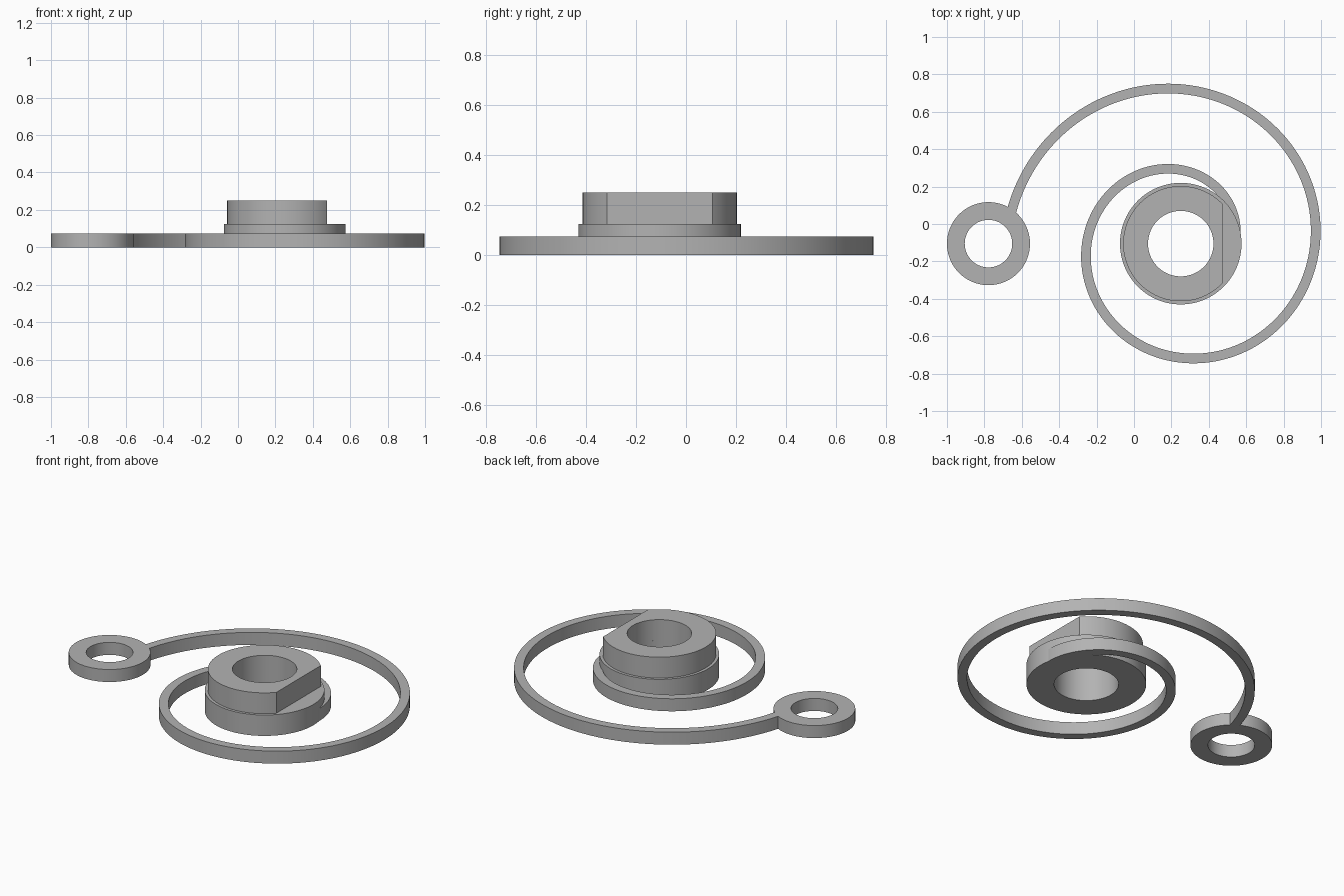
import bpy, bmesh, math

cube = bpy.data.objects.get("Cube")
if cube:
    bpy.data.objects.remove(cube, do_unlink=True)

grey = bpy.data.materials.new("plain_grey")
grey.use_nodes = True
colour = (0.45, 0.45, 0.45, 1)
grey.diffuse_color = colour
grey.node_tree.nodes["Principled BSDF"].inputs["Base Color"].default_value = colour

HUB = (0.25, -0.105)
EYE = (-0.778, -0.105)
STRIP_HEIGHT = 0.075


def polar(centre, radius, angle):
    return (centre[0] + radius * math.cos(angle), centre[1] + radius * math.sin(angle))


def wall_strip(name, outer, inner, z0, z1, closed):
    """Solid of rectangular section between two matching outlines."""
    bm = bmesh.new()
    sections = [[bm.verts.new((*p, z)) for p, z in ((o, z0), (o, z1), (i, z1), (i, z0))]
                for o, i in zip(outer, inner)]
    following = sections[1:] + sections[:1] if closed else sections[1:]
    for a, b in zip(sections, following):
        for k in range(4):
            m = (k + 1) % 4
            bm.faces.new((a[k], b[k], b[m], a[m]))
    if not closed:
        bm.faces.new(sections[0])
        bm.faces.new(sections[-1][::-1])
    bmesh.ops.recalc_face_normals(bm, faces=bm.faces)
    mesh = bpy.data.meshes.new(name)
    bm.to_mesh(mesh)
    bm.free()
    mesh.materials.append(grey)
    obj = bpy.data.objects.new(name, mesh)
    bpy.context.collection.objects.link(obj)
    bpy.ops.object.select_all(action='DESELECT')
    obj.select_set(True)
    bpy.context.view_layer.objects.active = obj
    bpy.ops.object.shade_smooth_by_angle(angle=math.radians(30))
    return obj


def ring(name, centre, r_out, r_in, z0, z1, flat=None):
    """Ring; an optional flat cuts the outer wall on the +x side."""
    angles = [math.tau * n / 96 for n in range(96)]
    if flat:
        corner = math.acos(flat / r_out)
        angles = sorted([a for a in angles if abs(math.cos(a) - flat / r_out) > 0.02]
                        + [corner, math.tau - corner])
    radii = [min(r_out, flat / math.cos(a)) if flat and math.cos(a) > 0 else r_out
             for a in angles]
    return wall_strip(name, [polar(centre, r, a) for r, a in zip(radii, angles)],
                      [polar(centre, r_in, a) for a in angles], z0, z1, True)


# Central hub: round base and upper boss with one flat side
ring("hub_base", HUB, 0.325, 0.175, 0, 0.125)
ring("hub_boss", HUB, 0.308, 0.175, 0.125, 0.25, flat=0.225)

# Small end ring
ring("end_ring", EYE, 0.222, 0.127, 0, STRIP_HEIGHT)

# Flat spiral arm winding from the end ring into the hub
degrees = [172 - 2.5 * n for n in range(216)]
radii = [0.858 + 0.0012 * (d - 94.7) for d in degrees]
wall_strip("spiral_arm",
           [polar(HUB, r, math.radians(d)) for r, d in zip(radii, degrees)],
           [polar(HUB, r - 0.052, math.radians(d)) for r, d in zip(radii, degrees)],
           0, STRIP_HEIGHT, False)
